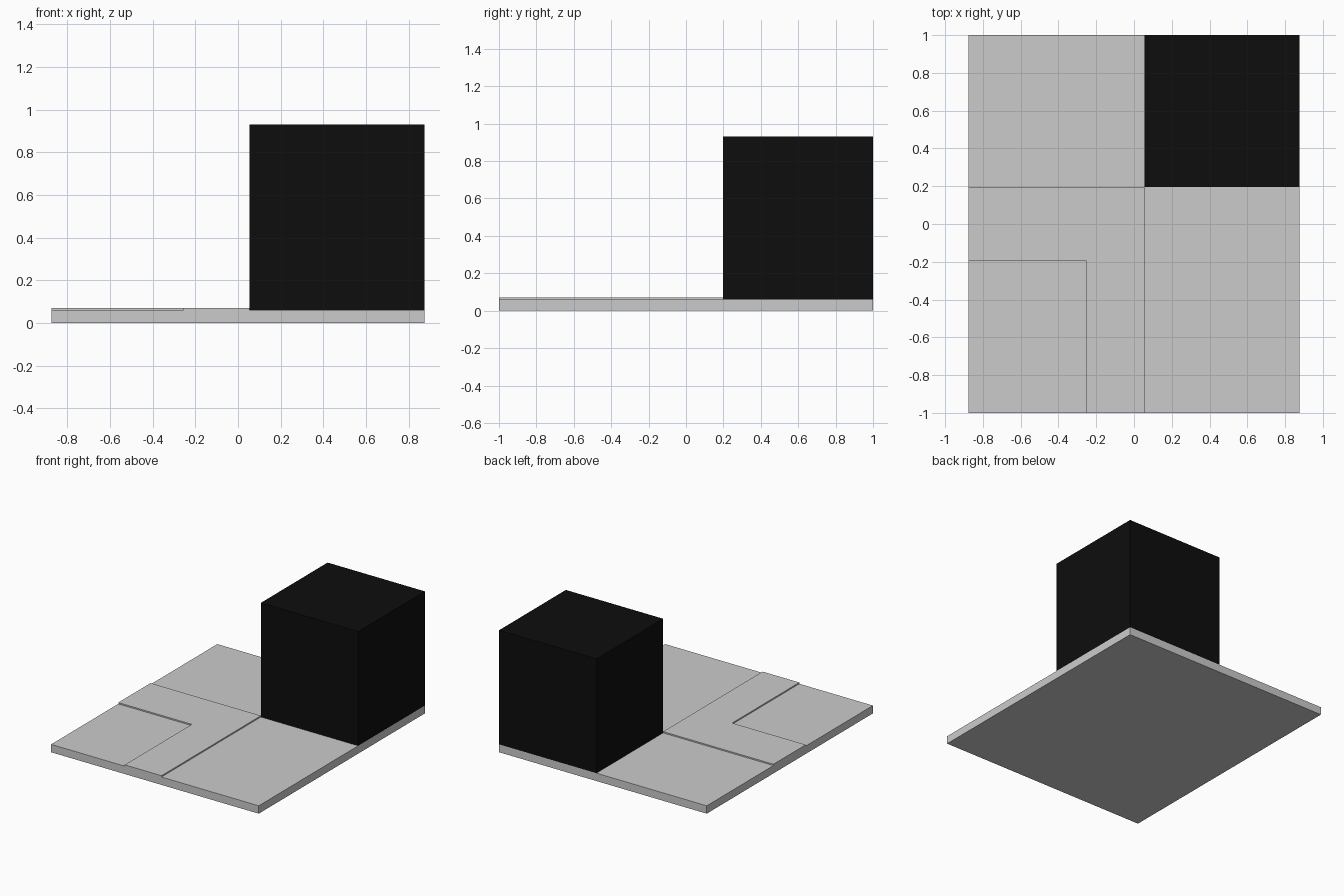
import bpy, bmesh

if "Cube" in bpy.data.objects:
    bpy.data.objects.remove(bpy.data.objects["Cube"])


def material(name, value):
    m = bpy.data.materials.new(name)
    m.diffuse_color = (value, value, value, 1)
    m.use_nodes = True
    m.node_tree.nodes["Principled BSDF"].inputs["Base Color"].default_value = m.diffuse_color
    return m


def prism(name, outline, z0, z1, mat=None):
    """Extrude a flat outline (counter-clockwise) from z0 up to z1."""
    bm = bmesh.new()
    face = bm.faces.new([bm.verts.new((x, y, z0)) for x, y in outline])
    top = bmesh.ops.extrude_face_region(bm, geom=[face])["geom"]
    bmesh.ops.translate(bm, vec=(0, 0, z1 - z0),
                        verts=[v for v in top if isinstance(v, bmesh.types.BMVert)])
    bmesh.ops.recalc_face_normals(bm, faces=bm.faces)
    mesh = bpy.data.meshes.new(name)
    bm.to_mesh(mesh)
    bm.free()
    if mat:
        mesh.materials.append(mat)
    obj = bpy.data.objects.new(name, mesh)
    bpy.context.collection.objects.link(obj)
    return obj


def rect(x0, x1, y0, y1):
    return [(x0, y0), (x1, y0), (x1, y1), (x0, y1)]


W, D = 0.875, 1.0           # half width and half depth of the plot
GROUND, PAVED = 0.06, 0.07  # slab top and path top
EDGE, BACK = 0.055, 0.197   # outer edges of the path, inner faces of the block

# Ground slab
prism("ground_slab", rect(-W, W, -D, D), 0, GROUND, material("ground_grey", 0.58))

# Raised L-shaped path
prism("corner_path",
      [(-W, -0.192), (-0.255, -0.192), (-0.255, -D), (EDGE, -D), (EDGE, BACK), (-W, BACK)],
      GROUND, PAVED, material("path_grey", 0.8))

# Black building block
prism("building_block", rect(EDGE, W, BACK, D), GROUND, 0.93, material("black", 0.004))
